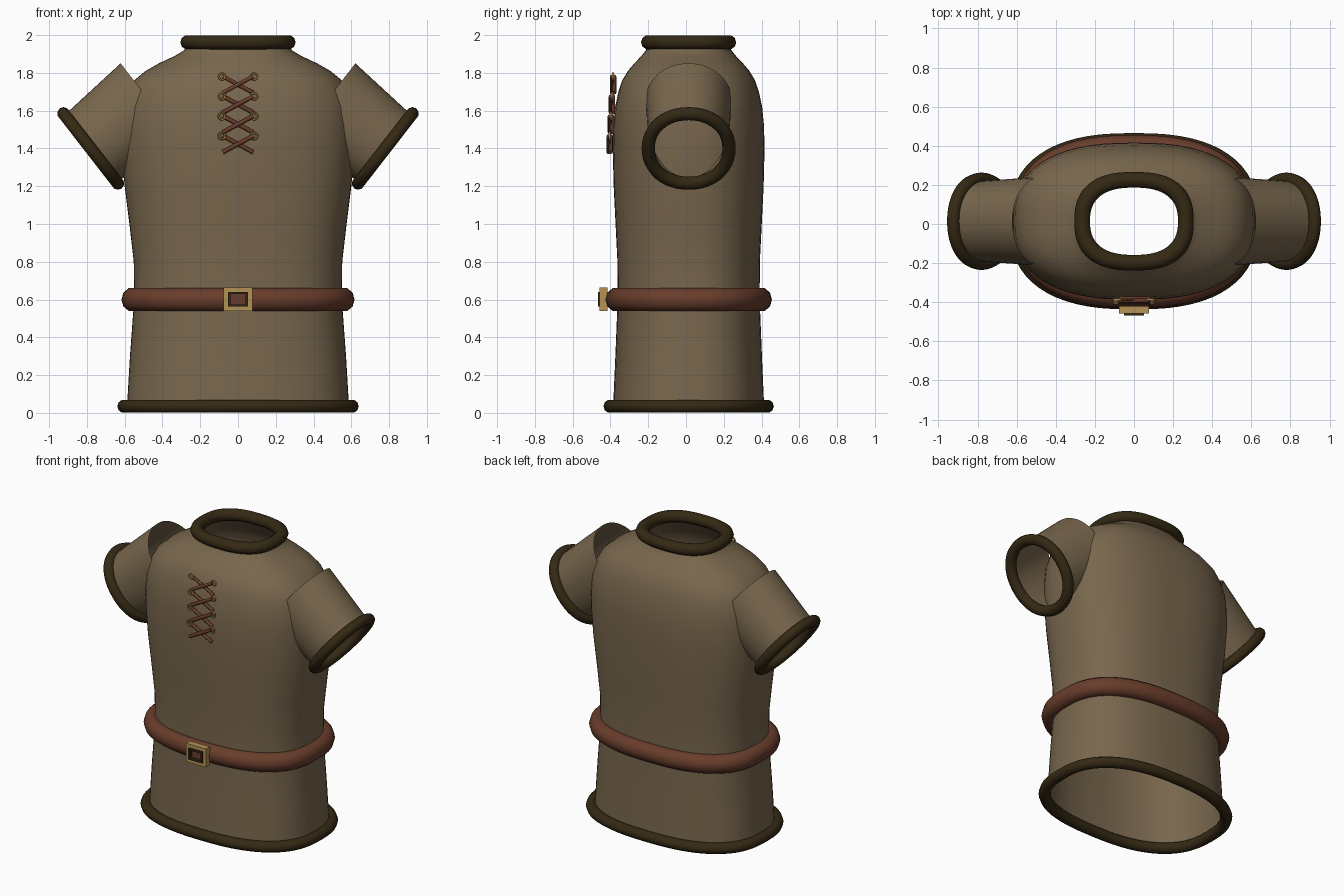
import bpy, bmesh, math
from mathutils import Matrix, Vector

if "Cube" in bpy.data.objects:
    bpy.data.objects.remove(bpy.data.objects["Cube"])


def mat(name, rgb):
    m = bpy.data.materials.new(name)
    m.diffuse_color = (*rgb, 1)
    m.use_nodes = True
    m.node_tree.nodes["Principled BSDF"].inputs["Base Color"].default_value = m.diffuse_color
    return m


CLOTH = mat("tan cloth", (0.19, 0.135, 0.075))
TRIM = mat("dark trim", (0.035, 0.022, 0.007))
LEATHER = mat("brown leather", (0.14, 0.046, 0.024))
BRASS = mat("brass", (0.46, 0.29, 0.09))
CY = 0.014  # the garment sits slightly behind the origin


def oval(rx, ry, n, count):
    """Superellipse outline."""
    pts = []
    for i in range(count):
        a = 2 * math.pi * i / count
        c, s = math.cos(a), math.sin(a)
        pts.append((rx * math.copysign(abs(c) ** (2 / n), c),
                    ry * math.copysign(abs(s) ** (2 / n), s)))
    return pts


def loft(name, rings, material, closed=False, caps=False, angle=50):
    """Skin a list of equal-length point rings."""
    bm = bmesh.new()
    vs = [[bm.verts.new(p) for p in r] for r in rings]
    n, m = len(vs[0]), len(vs)
    for j in range(m if closed else m - 1):
        a, b = vs[j], vs[(j + 1) % m]
        for i in range(n):
            k = (i + 1) % n
            bm.faces.new((a[i], a[k], b[k], b[i]))
    if caps:
        bm.faces.new(vs[0])
        bm.faces.new(vs[-1])
    bmesh.ops.recalc_face_normals(bm, faces=bm.faces)
    me = bpy.data.meshes.new(name)
    bm.to_mesh(me)
    bm.free()
    me.materials.append(material)
    ob = bpy.data.objects.new(name, me)
    bpy.context.collection.objects.link(ob)
    bpy.ops.object.select_all(action='DESELECT')
    ob.select_set(True)
    bpy.context.view_layer.objects.active = ob
    bpy.ops.object.shade_smooth_by_angle(angle=math.radians(angle))
    return ob


def band(name, frame, rx, ry, n, tr, th, material, count=64, sides=10):
    """Rounded band following an oval; tr = radial, th = height radius."""
    rings = []
    for j in range(sides):
        a = 2 * math.pi * j / sides
        d, h = tr * math.cos(a), th * math.sin(a)
        rings.append([frame @ Vector((x, y, h))
                      for x, y in oval(rx + d, ry + d, n, count)])
    return loft(name, rings, material, closed=True, angle=60)


def box(name, lo, hi, material):
    rings = [[(lo[0], lo[1], z), (hi[0], lo[1], z), (hi[0], hi[1], z), (lo[0], hi[1], z)]
             for z in (lo[2], hi[2])]
    return loft(name, rings, material, caps=True, angle=30)


def rod(name, p, q, r, material):
    p, q = Vector(p), Vector(q)
    rot = (q - p).to_track_quat('Z', 'Y')
    rings = [[c + rot @ Vector((x, y, 0)) for x, y in oval(r, r, 2, 8)] for c in (p, q)]
    return loft(name, rings, material, caps=True)


def frame_boxes(name, hx, hz, w, y0, y1, zc, material):
    for s in (-1, 1):
        xs = sorted((s * hx, s * (hx - w)))
        box(name + "_side", (xs[0], y0, zc - hz), (xs[1], y1, zc + hz), material)
        zs = sorted((zc + s * hz, zc + s * (hz - w)))
        box(name + "_bar", (w - hx, y0, zs[0]), (hx - w, y1, zs[1]), material)


# Torso: z, half width, half depth
profile = [(0.03, 0.588, 0.400), (0.3, 0.572, 0.388), (0.6, 0.55, 0.376),
           (0.8, 0.552, 0.377), (1.0, 0.575, 0.387), (1.2, 0.600, 0.397),
           (1.4, 0.618, 0.402), (1.52, 0.618, 0.399), (1.62, 0.61, 0.389),
           (1.70, 0.586, 0.372), (1.76, 0.55, 0.352), (1.81, 0.49, 0.322),
           (1.85, 0.42, 0.288), (1.89, 0.335, 0.25), (1.92, 0.285, 0.226),
           (1.96, 0.262, 0.207)]
loft("torso", [[(x, y + CY, z) for x, y in oval(rx, ry, 2.5, 64)]
               for z, rx, ry in profile], CLOTH)

# Collar, hem and belt
for name, z, rx, ry, tr, th, m in (
        ("collar", 1.962, 0.265, 0.212, 0.04, 0.039, TRIM),
        ("hem", 0.035, 0.603, 0.415, 0.036, 0.036, TRIM),
        ("belt", 0.6, 0.562, 0.386, 0.055, 0.063, LEATHER)):
    band(name, Matrix.Translation((0, CY, z)), rx, ry, 2.5, tr, th, m)

# Sleeves and cuffs
for s, side in ((1, "left"), (-1, "right")):
    along = Vector((s * 0.79, 0, -0.613))
    up = Vector((s * 0.613, 0, 0.79))
    start, end = Vector((s * 0.462, CY, 1.645)), Vector((s * 0.78, CY, 1.40))
    rings = []
    for i in range(5):
        t = i / 4
        c = start.lerp(end, t)
        rings.append([c + up * x + Vector((0, y, 0))
                      for x, y in oval(0.26 - 0.035 * t, 0.228 - 0.022 * t, 2.1, 48)])
    loft(side + "_sleeve", rings, CLOTH)
    fr = Matrix((up, (0, 1, 0), along)).transposed().to_4x4()
    band(side + "_cuff", Matrix.Translation(end) @ fr, 0.233, 0.214, 2.1,
         0.035, 0.034, TRIM, 48)

# Chest lacing: crossed cords with brass eyelets
for i in range(4):
    z, y = 1.738 - 0.105 * i, -0.386 - 0.006 * i
    for s in (-1, 1):
        yy = y - 0.006 * s
        rod("lace", (-0.08, yy, z - s * 0.043), (0.08, yy, z + s * 0.043), 0.011, LEATHER)
        fr = Matrix.Translation((s * 0.085, y, z + 0.043)) @ Matrix.Rotation(math.pi / 2, 4, 'X')
        band("eyelet", fr, 0.017, 0.017, 2, 0.006, 0.006, BRASS, 16, 6)

# Buckle: brass frame, dark inner frame, leather end
frame_boxes("buckle", 0.076, 0.063, 0.024, -0.457, -0.415, 0.602, BRASS)
frame_boxes("buckle_inner", 0.052, 0.039, 0.012, -0.467, -0.42, 0.602, TRIM)
box("belt_end", (-0.04, -0.445, 0.575), (0.04, -0.40, 0.629), LEATHER)
